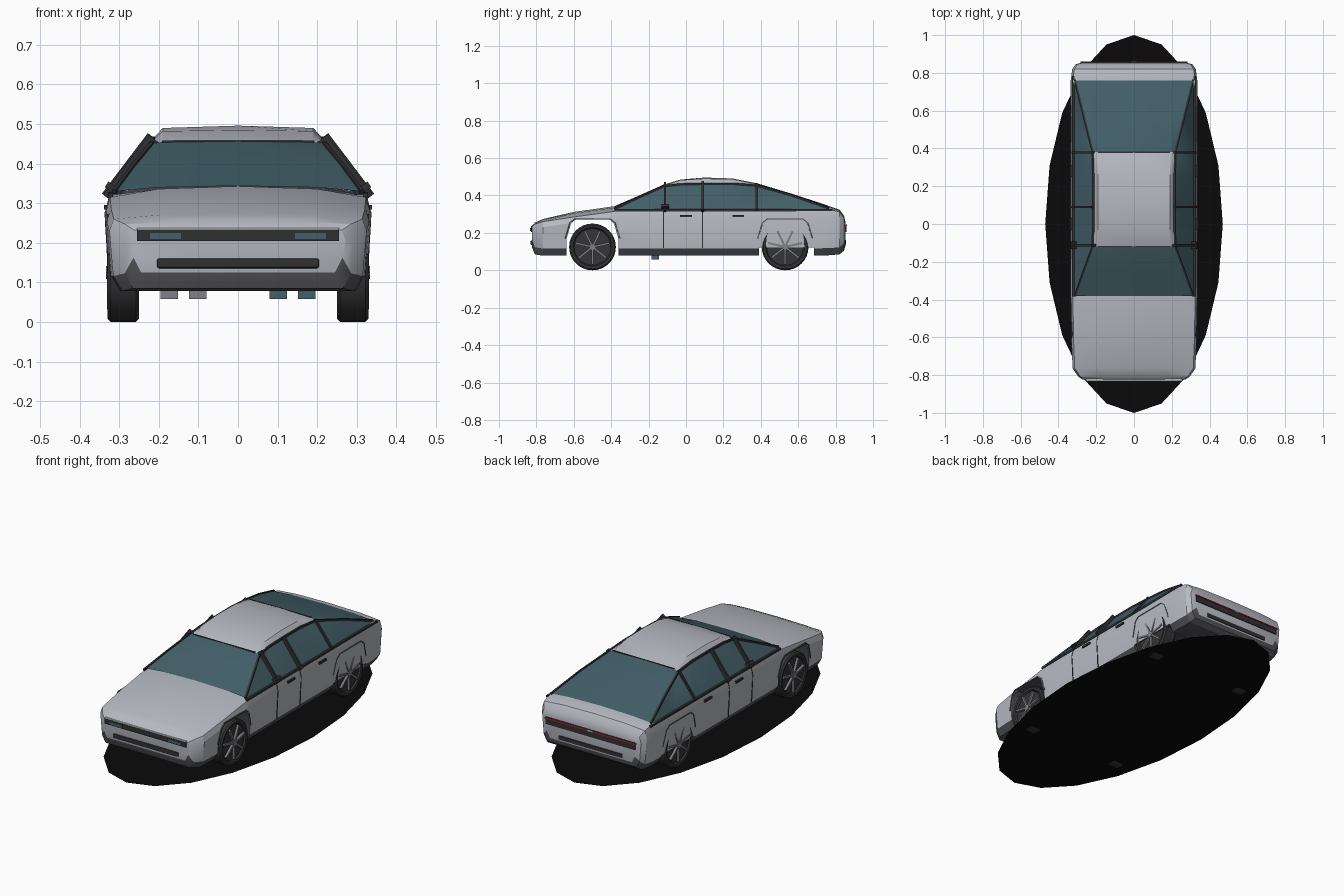
import bpy, bmesh, math
from mathutils import Vector, Matrix

if "Cube" in bpy.data.objects:
    bpy.data.objects.remove(bpy.data.objects["Cube"])


def mat(name, rgb):
    m = bpy.data.materials.new(name)
    m.diffuse_color = (*rgb, 1)
    m.use_nodes = True
    m.node_tree.nodes["Principled BSDF"].inputs["Base Color"].default_value = m.diffuse_color
    return m


SILVER = mat("silver_paint", (0.47, 0.49, 0.54))
GREY = mat("dark_grey_plastic", (0.085, 0.085, 0.095))
GLASS = mat("teal_glass", (0.055, 0.115, 0.14))
TRIM = mat("black_trim", (0.03, 0.03, 0.034))
TYRE = mat("tyre_rubber", (0.035, 0.035, 0.038))
SPOKE = mat("spoke_metal", (0.22, 0.22, 0.24))
RED = mat("red_lamp", (0.6, 0.02, 0.02))
WHITE = mat("white_lamp", (0.8, 0.8, 0.8))
BLACK = mat("black_base", (0.003, 0.003, 0.003))


def finish(name, bm, mats, angle=None):
    bmesh.ops.recalc_face_normals(bm, faces=bm.faces)
    me = bpy.data.meshes.new(name)
    bm.to_mesh(me)
    bm.free()
    for m in mats:
        me.materials.append(m)
    ob = bpy.data.objects.new(name, me)
    bpy.context.collection.objects.link(ob)
    if angle:
        smooth(ob, angle)
    return ob


def activate(ob):
    bpy.ops.object.select_all(action='DESELECT')
    ob.select_set(True)
    bpy.context.view_layer.objects.active = ob


def smooth(ob, angle):
    activate(ob)
    bpy.ops.object.shade_smooth_by_angle(angle=math.radians(angle))


def box(bm, c, s, rot=None):
    m = Matrix.Translation(c) @ (rot or Matrix()) @ Matrix.Diagonal((*s, 1))
    bmesh.ops.create_cube(bm, size=1, matrix=m)


def bar(bm, p, q, w, t):
    """Flat strip from p to q: width w along the side, thickness t."""
    p, q = Vector(p), Vector(q)
    d = q - p
    box(bm, (p + q) / 2, (t, w, d.length + w * 0.5), d.to_track_quat('Z', 'Y').to_matrix().to_4x4())


def boxes(name, material, items):
    bm = bmesh.new()
    for c, s in items:
        box(bm, c, s)
    return finish(name, bm, [material])


def loft(sections, rule, closed):
    """Loft half sections (from x=0 round to x=0 or an open end), mirrored in x."""
    bm = bmesh.new()
    rings = []
    for y, half in sections:
        pts = half + [(-x, z) for x, z in reversed(half) if x > 0]
        rings.append([bm.verts.new((x, y, z)) for x, z in pts])
    n = len(rings[0])
    for i in range(len(rings) - 1):
        for j in range(n if closed else n - 1):
            k = (j + 1) % n
            f = bm.faces.new((rings[i][j], rings[i][k], rings[i + 1][k], rings[i + 1][j]))
            f.material_index = rule(min(j, n - 1 - j), f.calc_center_median().y)
    if closed:
        bm.faces.new(rings[0])
        bm.faces.new(rings[-1])
    return bm


# Lower body: y, half width, bottom, top edge, top centre
stations = [(-.824, .272, .125, .232, .237), (-.808, .295, .085, .247, .255),
            (-.765, .325, .078, .26, .274), (-.6, .332, .078, .285, .312),
            (-.38, .335, .078, .315, .343), (-.12, .335, .078, .32, .33),
            (.38, .335, .078, .32, .33), (.76, .335, .08, .328, .345),
            (.82, .327, .085, .312, .325), (.845, .31, .105, .28, .292), (.852, .285, .13, .25, .26)]
secs = []
for y, w, zb, ze, zc in stations:
    zm = min(.275, ze - .03)
    secs.append((y, [(0, zb), (w * .9, zb), (w * .97, zb + .038), (w, zm),
                     (w * .965, ze), (w * .6, ze + (zc - ze) * .75), (0, zc)]))
body = finish("body", loft(secs, lambda j, y: 1 if j < 2 else 0, True), [SILVER, GREY])

# Wheel arch openings
ARCH = [(-.14, .05), (-.138, .17), (-.115, .25), (-.09, .272), (.09, .272), (.115, .25), (.138, .17), (.14, .05)]
NOTCH = [(-.14, .05), (-.14, .122), (.155, .122), (.155, .05)]
for cy, outline in ((-.5, ARCH), (.53, NOTCH)):
    bm = bmesh.new()
    f = bm.faces.new([bm.verts.new((-.5, cy + y, z)) for y, z in outline])
    r = bmesh.ops.extrude_face_region(bm, geom=[f])
    bmesh.ops.translate(bm, vec=(1, 0, 0), verts=[v for v in r['geom'] if isinstance(v, bmesh.types.BMVert)])
    for f in bm.faces:
        f.material_index = 1
    cutter = finish("arch_cutter", bm, [SILVER, GREY])
    cutter.hide_render = True
    mod = body.modifiers.new("arch", 'BOOLEAN')
    mod.object, mod.operation, mod.solver = cutter, 'DIFFERENCE', 'EXACT'
    activate(body)
    bpy.ops.object.modifier_apply(modifier=mod.name)
    bpy.data.objects.remove(cutter)
smooth(body, 25)

# Cabin: y, shoulder x, shoulder z, roof edge x, roof edge z, centre z
cab = [(-.38, .312, .33, .2, .34, .344), (-.25, .266, .392, .195, .397, .4),
       (-.12, .218, .45, .19, .455, .458), (-.03, .215, .46, .19, .482, .485),
       (.1, .215, .463, .19, .49, .496), (.25, .215, .463, .19, .487, .491),
       (.38, .218, .453, .19, .462, .465), (.57, .265, .4, .2, .405, .408), (.76, .312, .333, .2, .342, .346)]
csecs = [(y, [(.322, .316), (a, b), (c, d), (0, e)]) for y, a, b, c, d, e in cab]
finish("cabin", loft([(y, h[::-1]) for y, h in csecs],
                     lambda j, y: 0, False), [SILVER]).name = "cabin_draft"
bpy.data.objects.remove(bpy.data.objects["cabin_draft"])
# Roof is painted between the screens, all other panels are glass
bm = bmesh.new()
rows = []
for y, h in csecs:
    rows.append([bm.verts.new((x, y, z)) for x, z in h + [(-x, z) for x, z in h[2::-1]]])
for r0, r1 in zip(rows, rows[1:]):
    for j in range(6):
        f = bm.faces.new((r0[j], r0[j + 1], r1[j + 1], r1[j]))
        f.material_index = 0 if j not in (0, 5) and -.12 < f.calc_center_median().y < .38 else 1
finish("cabin", bm, [SILVER, GLASS], 25)

# Window frames, pillars, door gaps and arch outlines on both sides
frames, gaps, arches = bmesh.new(), bmesh.new(), bmesh.new()
for s in (-1, 1):
    for a, b in zip(cab, cab[1:]):
        bar(frames, (s * a[1], a[0], a[2]), (s * b[1], b[0], b[2]), .01, .01)
    bar(frames, (s * .322, -.38, .32), (s * .322, .78, .322), .012, .012)
    for y, w in ((-.112, .032), (.09, .04), (.378, .016)):
        bar(frames, (s * .322, y, .32), (s * .218, y, .457), w, .012)
    for y in (-.12, .088):
        bar(gaps, (s * .3265, y, .12), (s * .334, y, .275), .005, .004)
        bar(gaps, (s * .334, y, .275), (s * .324, y, .315), .005, .004)
    for cy in (-.5, .53):
        for (y0, z0), (y1, z1) in zip(ARCH[1:], ARCH[2:-1]):
            p = [(s * (.324 + (z - .116) * .064), cy + y * 1.06, z + .002) for y, z in ((y0, z0), (y1, z1))]
            bar(arches, *p, .006, .006)
for y, x, z in ((-.12, .19, .455), (.38, .19, .462)):
    bar(frames, (-x, y, z), (x, y, z + .001), .006, .006)
finish("window_frames", frames, [TRIM])
finish("door_gaps", gaps, [TRIM])
finish("arch_outlines", arches, [GREY])
boxes("door_handles", TRIM, [((s * .333, y, .29), (.012, .062, .012)) for s in (-1, 1) for y in (0, .28)])

# Door mirrors
bm = bmesh.new()
for s in (-1, 1):
    box(bm, (s * .318, -.112, .338), (.034, .04, .017), Matrix.Rotation(-s * math.radians(35), 4, 'Y'))
finish("door_mirrors", bm, [TRIM])

# Wheels
for side, s in (("left", -1), ("right", 1)):
    for end, cy in (("front", -.5), ("rear", .53)):
        prof = [(.02, .318), (.098, .318), (.104, .327), (.117, .33), (.125, .322),
                (.125, .258), (.117, .25), (.02, .25)]
        bm = bmesh.new()
        N = 32
        rings = [[bm.verts.new((s * x, cy + r * math.cos(2 * math.pi * i / N), .125 + r * math.sin(2 * math.pi * i / N)))
                  for i in range(N)] for r, x in prof]
        for a, b in zip(rings, rings[1:]):
            for i in range(N):
                bm.faces.new((a[i], a[(i + 1) % N], b[(i + 1) % N], b[i]))
        bm.faces.new(rings[0])
        bm.faces.new(rings[-1])
        finish(f"{end}_{side}_tyre", bm, [TYRE], 30)
        bm = bmesh.new()
        for i in range(7):
            t = math.pi / 2 + 2 * math.pi * (i + .5) / 7
            d = Vector((0, math.cos(t), math.sin(t)))
            c = Vector((s * .324, cy, .125))
            box(bm, c + d * .054, (.014, .011, .08), Matrix.Rotation(t - math.pi / 2, 4, 'X'))
        bmesh.ops.create_cone(bm, cap_ends=True, segments=12, radius1=.017, radius2=.017, depth=.016,
                              matrix=Matrix.Translation((s * .325, cy, .125)) @ Matrix.Rotation(math.pi / 2, 4, 'Y'))
        finish(f"{end}_{side}_spokes", bm, [SPOKE])

# Nose details
boxes("grille_bar", TRIM, [((0, -.824, .219), (.51, .012, .03))])
boxes("front_light_strip", WHITE, [((0, -.825, .236), (.51, .01, .004))])
boxes("headlamps", GLASS, [((s * .183, -.83, .217), (.078, .006, .016)) for s in (-1, 1)])
intake = boxes("lower_intake", TRIM, [((0, -.821, .148), (.41, .02, .025))])
bev = intake.modifiers.new("round", 'BEVEL')
bev.width, bev.segments = .006, 2

# Tail details
boxes("tail_bar", TRIM, [((0, .851, .226), (.56, .012, .04))])
boxes("tail_light_strip", RED, [((s * .152, .855, .241), (.264, .01, .006)) for s in (-1, 1)])
boxes("tail_centre_lamp", WHITE, [((0, .855, .241), (.03, .01, .006))])
boxes("rear_intake", TRIM, [((0, .849, .15), (.4, .014, .022))])

# Small blocks under the floor
boxes("left_floor_blocks", SPOKE, [((-x, -.165, .07), (.044, .04, .025)) for x in (.102, .174)])
boxes("right_floor_blocks", GLASS, [((x, -.165, .07), (.044, .04, .025)) for x in (.102, .174)])

# Oval ground plate
bm = bmesh.new()
bmesh.ops.create_circle(bm, cap_ends=True, segments=20, radius=1, matrix=Matrix.Diagonal((.47, 1, 1, 1)))
bmesh.ops.translate(bm, vec=(0, 0, .003), verts=bm.verts)
finish("base_plate", bm, [BLACK])
